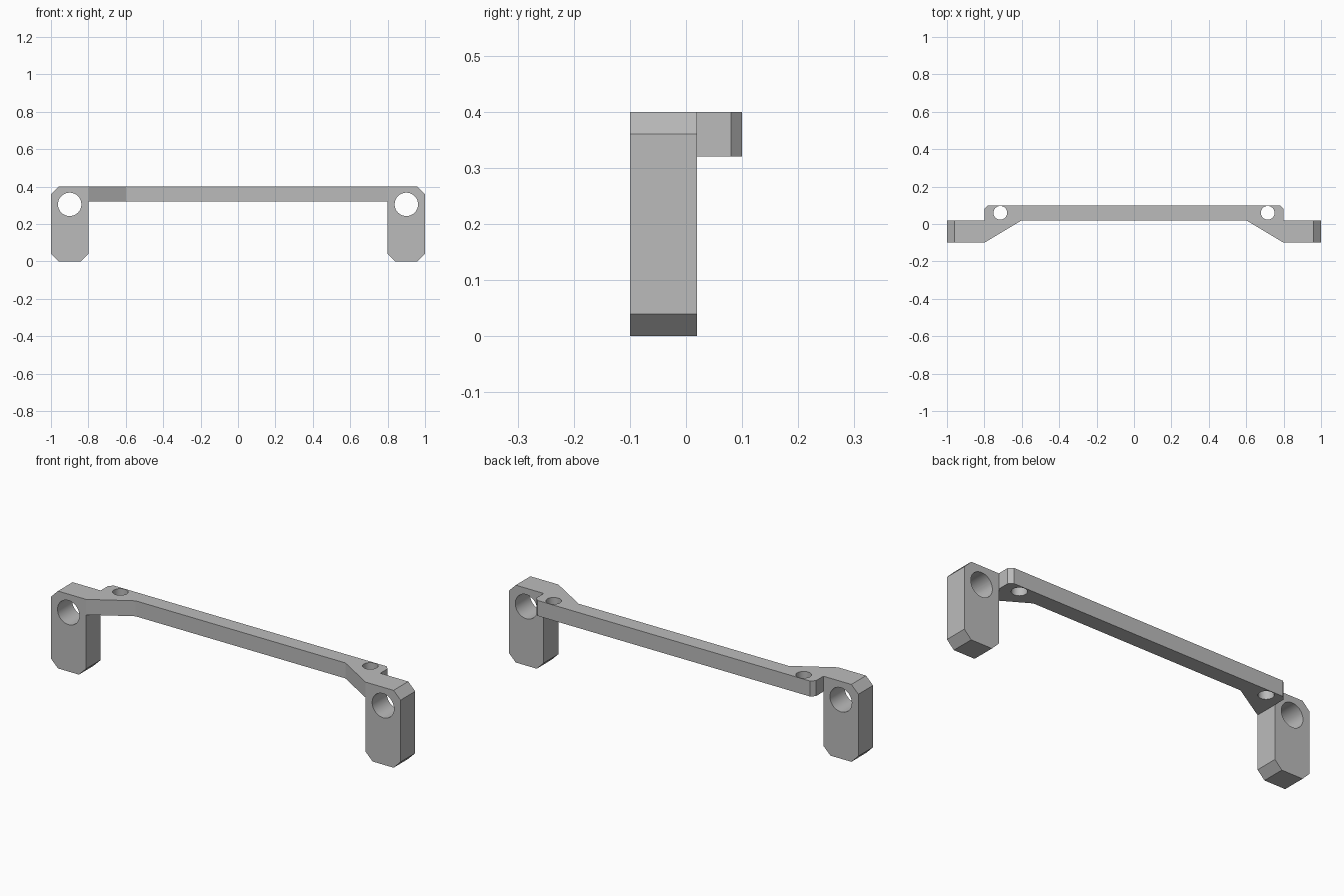
import bpy
import bmesh
from math import radians
from mathutils import Matrix, Vector

cube = bpy.data.objects.get("Cube")
if cube:
    bpy.data.objects.remove(cube, do_unlink=True)

grey = bpy.data.materials.new("plain_grey")
grey.use_nodes = True
GREY = (0.5, 0.5, 0.5, 1)
grey.diffuse_color = GREY
grey.node_tree.nodes["Principled BSDF"].inputs["Base Color"].default_value = GREY


def finish(name, bm):
    bmesh.ops.recalc_face_normals(bm, faces=bm.faces)
    mesh = bpy.data.meshes.new(name)
    bm.to_mesh(mesh)
    bm.free()
    mesh.materials.append(grey)
    obj = bpy.data.objects.new(name, mesh)
    bpy.context.collection.objects.link(obj)
    return obj


def extrude(name, points, depth):
    """Solid from an outline of 3D points pushed along depth."""
    bm = bmesh.new()
    face = bm.faces.new([bm.verts.new(p) for p in points])
    ext = bmesh.ops.extrude_face_region(bm, geom=[face])
    verts = [g for g in ext["geom"] if isinstance(g, bmesh.types.BMVert)]
    bmesh.ops.translate(bm, verts=verts, vec=Vector(depth))
    return finish(name, bm)


def drill(name, radius, centre, rotation):
    bm = bmesh.new()
    bmesh.ops.create_cone(bm, cap_ends=True, segments=48, radius1=radius, radius2=radius,
                          depth=0.5, matrix=Matrix.Translation(centre) @ rotation)
    return finish(name, bm)


def boolean(target, tool, operation):
    """Apply the tool to the target and discard the tool."""
    mod = target.modifiers.new(operation, 'BOOLEAN')
    mod.operation, mod.solver, mod.object = operation, 'EXACT', tool
    bpy.context.view_layer.objects.active = target
    bpy.ops.object.modifier_apply(modifier=mod.name)
    bpy.data.objects.remove(tool, do_unlink=True)


# Crossbar with clipped back corners and sloping ends that root in the legs
half = [(0.6, 0.02), (0.8, -0.1), (0.85, -0.1), (0.85, 0.02),
        (0.8, 0.02), (0.8, 0.08), (0.78, 0.1)]
outline = half + [(-x, y) for x, y in reversed(half)]
bracket = extrude("bracket", [(x, y, 0.32) for x, y in outline], (0, 0, 0.08))

# Chamfered mounting legs
leg = [(0.84, 0), (0.96, 0), (1, 0.04), (1, 0.36), (0.96, 0.4), (0.8, 0.4), (0.8, 0.04)]
for side in (-1, 1):
    part = extrude("leg", [(side * x, -0.1, z) for x, z in leg], (0, 0.12, 0))
    boolean(bracket, part, 'UNION')

# Large holes through the legs, small ones through the bar
for side in (-1, 1):
    boolean(bracket, drill("leg_drill", 0.0625, (side * 0.9, 0, 0.305),
                           Matrix.Rotation(radians(90), 4, 'X')), 'DIFFERENCE')
    boolean(bracket, drill("bar_drill", 0.0365, (side * 0.715, 0.06, 0.36),
                           Matrix.Identity(4)), 'DIFFERENCE')

bpy.ops.object.select_all(action='DESELECT')
bracket.select_set(True)
bpy.context.view_layer.objects.active = bracket
bpy.ops.object.shade_smooth_by_angle(angle=radians(25))
